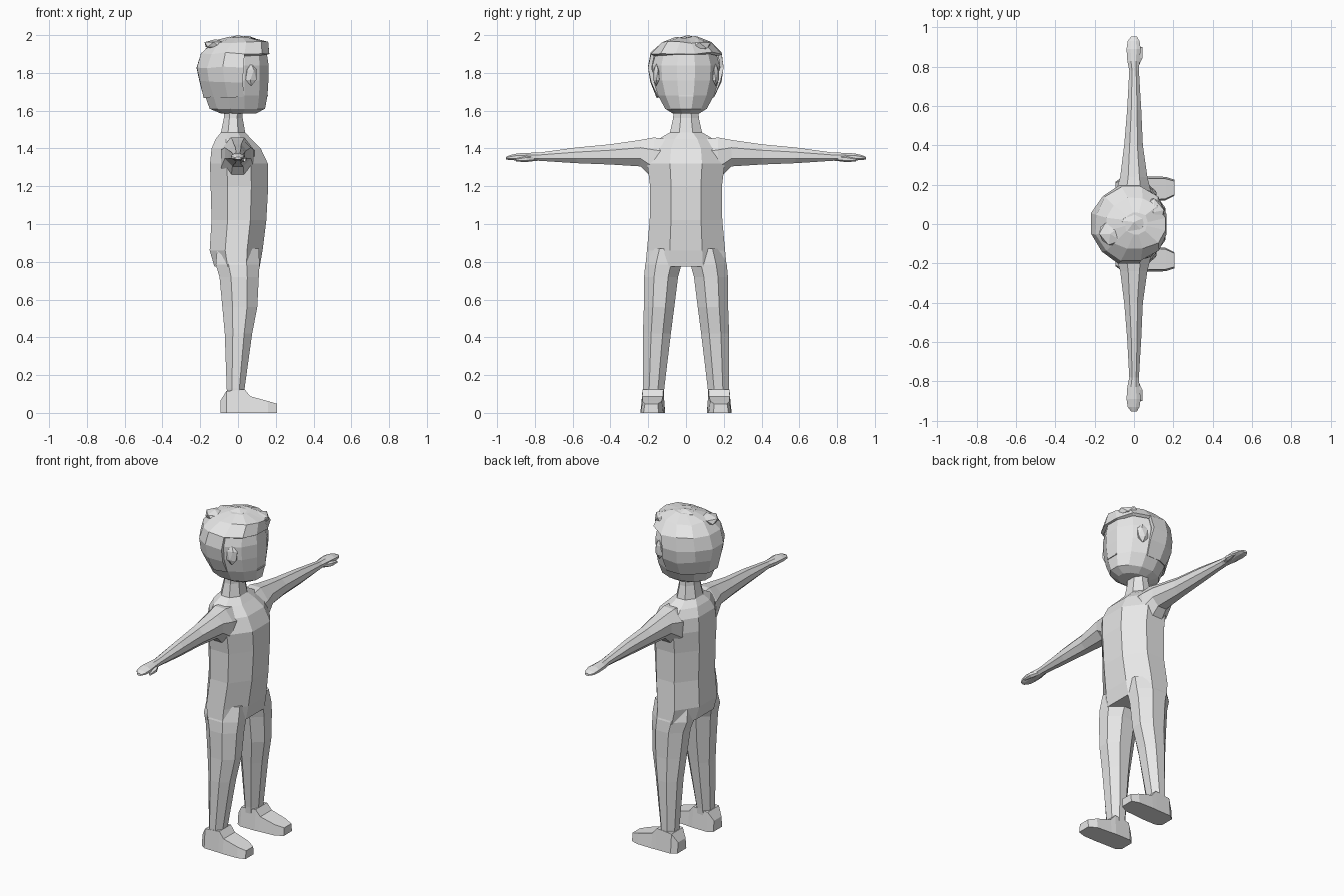
import bpy, bmesh, math, random
from mathutils import Vector

random.seed(4)
grey = bpy.data.materials.new("plain grey")
grey.diffuse_color = (0.8, 0.8, 0.8, 1)
AXES = {"x": (0, 1, 2), "y": (1, 0, 2), "z": (2, 0, 1)}


def finish(name, bm):
    bmesh.ops.recalc_face_normals(bm, faces=bm.faces)
    mesh = bpy.data.meshes.new(name)
    bm.to_mesh(mesh)
    bm.free()
    mesh.materials.append(grey)
    ob = bpy.data.objects.new(name, mesh)
    bpy.context.collection.objects.link(ob)
    return ob


def loft(axis, rings, n=8, side=1):
    """Skin rings of (position, a0, a1, b0, b1) along an axis; side=-1 mirrors in y."""
    bm = bmesh.new()
    t, a, b = AXES[axis]
    reach = math.cos(math.pi / n)
    loops = []
    for pos, a0, a1, b0, b1 in rings:
        loop = []
        for i in range(n):
            ang = 2 * math.pi * (i + 0.5) / n
            co = Vector()
            co[t] = pos
            co[a] = (a0 + a1) / 2 + (a1 - a0) / 2 * math.cos(ang) / reach
            co[b] = (b0 + b1) / 2 + (b1 - b0) / 2 * math.sin(ang) / reach
            co.y *= side
            loop.append(bm.verts.new(co))
        loops.append(loop)
    for lo, hi in zip(loops, loops[1:]):
        for i in range(n):
            j = (i + 1) % n
            bm.faces.new((lo[i], lo[j], hi[j], hi[i]))
    bm.faces.new(loops[0])
    bm.faces.new(loops[-1])
    return bm


def centred(rows):
    return [(z, x0, x1, -y, y) for z, x0, x1, y in rows]


def merge(base, part):
    """Fuse a part into the body skin."""
    mod = base.modifiers.new("fuse", "BOOLEAN")
    mod.operation = "UNION"
    mod.solver = "EXACT"
    mod.object = part
    bpy.context.view_layer.objects.active = base
    bpy.ops.object.modifier_apply(modifier=mod.name)
    bpy.data.objects.remove(part)


# torso with neck
body = finish("body", loft("z", centred([
    (0.775, -0.125, 0.115, 0.215), (0.86, -0.15, 0.13, 0.207),
    (1.02, -0.14, 0.15, 0.192), (1.20, -0.145, 0.16, 0.19),
    (1.32, -0.148, 0.158, 0.205), (1.40, -0.14, 0.12, 0.19),
    (1.45, -0.118, 0.07, 0.145), (1.485, -0.09, 0.038, 0.085),
    (1.56, -0.075, 0.025, 0.068), (1.63, -0.07, 0.025, 0.065)])))

arm_rings = [
    (0.10, -0.09, 0.09, 1.22, 1.45), (0.17, -0.09, 0.085, 1.235, 1.458),
    (0.24, -0.07, 0.068, 1.305, 1.445), (0.40, -0.05, 0.045, 1.315, 1.422),
    (0.58, -0.035, 0.037, 1.322, 1.405), (0.78, -0.024, 0.025, 1.335, 1.378),
    (0.83, -0.034, 0.028, 1.334, 1.377), (0.89, -0.038, 0.034, 1.337, 1.374),
    (0.93, -0.032, 0.028, 1.338, 1.365), (0.953, -0.015, 0.015, 1.342, 1.355)]
thumb_rings = [
    (0.80, 0.0, 0.022, 1.336, 1.36), (0.845, 0.012, 0.044, 1.33, 1.358),
    (0.90, 0.028, 0.042, 1.332, 1.346)]
leg_rings = [
    (0.05, -0.055, 0.03, 0.12, 0.225), (0.13, -0.06, 0.035, 0.115, 0.228),
    (0.42, -0.07, 0.075, 0.08, 0.228), (0.56, -0.083, 0.102, 0.062, 0.223),
    (0.72, -0.098, 0.11, 0.042, 0.222), (0.785, -0.118, 0.114, 0.024, 0.216),
    (0.87, -0.11, 0.11, 0.02, 0.19)]
foot_rings = [
    (-0.093, 0.13, 0.215, 0, 0.065), (-0.062, 0.11, 0.238, 0, 0.115),
    (0.035, 0.11, 0.24, 0, 0.125), (0.065, 0.113, 0.242, 0, 0.088),
    (0.16, 0.12, 0.24, 0, 0.062), (0.207, 0.145, 0.225, 0, 0.048)]

# limbs on both sides
for side in (1, -1):
    merge(body, finish("arm", loft("y", arm_rings, 8, side)))
    merge(body, finish("thumb", loft("y", thumb_rings, 6, side)))
    merge(body, finish("leg", loft("z", leg_rings, 8, side)))
    foot = loft("x", foot_rings, 4, side)
    for v in foot.verts:  # narrow the upper of the shoe
        if v.co.z > 0.01:
            v.co.y = side * 0.175 + (v.co.y - side * 0.175) * 0.85
    merge(body, finish("foot", foot))

# head
finish("head", loft("z", centred([
    (1.585, -0.09, 0.095, 0.07), (1.61, -0.15, 0.143, 0.11),
    (1.68, -0.175, 0.156, 0.148), (1.76, -0.188, 0.161, 0.172),
    (1.84, -0.19, 0.162, 0.178), (1.92, -0.165, 0.15, 0.155),
    (1.97, -0.1, 0.11, 0.09)]), 12))

# hair cap, open over the face, with ragged surface
hair = loft("z", centred([
    (1.67, -0.178, 0.15, 0.152), (1.755, -0.208, 0.165, 0.188),
    (1.83, -0.216, 0.168, 0.198), (1.905, -0.195, 0.17, 0.183),
    (1.962, -0.14, 0.158, 0.13), (1.99, -0.05, 0.07, 0.055)]), 12)
gone = [f for f in hair.faces if f.calc_center_median().z < 1.69
        or (f.calc_center_median().x > 0.06 and f.calc_center_median().z < 1.9)]
bmesh.ops.delete(hair, geom=gone, context="FACES")
for v in hair.verts:
    v.co += Vector([random.uniform(-0.006, 0.006) for _ in range(3)])
cap = finish("hair", hair)
solid = cap.modifiers.new("thickness", "SOLIDIFY")
solid.thickness = 0.02
solid.offset = -1


def tuft(name, loc, size, turn):
    bpy.ops.mesh.primitive_ico_sphere_add(subdivisions=1, radius=1, location=loc,
                                          rotation=(0, 0, turn))
    ob = bpy.context.object
    ob.name = name
    ob.scale = size
    ob.data.materials.append(grey)


# locks on the crown and brow
tuft("crown_lock", (0.0, 0.01, 1.973), (0.075, 0.06, 0.027), 0.4)
tuft("front_lock", (0.10, 0.06, 1.945), (0.06, 0.08, 0.035), 0.2)
tuft("back_lock", (-0.12, -0.05, 1.95), (0.06, 0.07, 0.028), 0.7)
for side in (1, -1):
    tuft("sideburn", (0.07, side * 0.158, 1.79), (0.035, 0.016, 0.06), -side * 0.35)

# mouth crease
bpy.ops.mesh.primitive_cube_add(size=1, location=(0.156, 0, 1.68))
mouth = bpy.context.object
mouth.name = "mouth"
mouth.scale = (0.008, 0.075, 0.008)
mouth.data.materials.append(grey)
